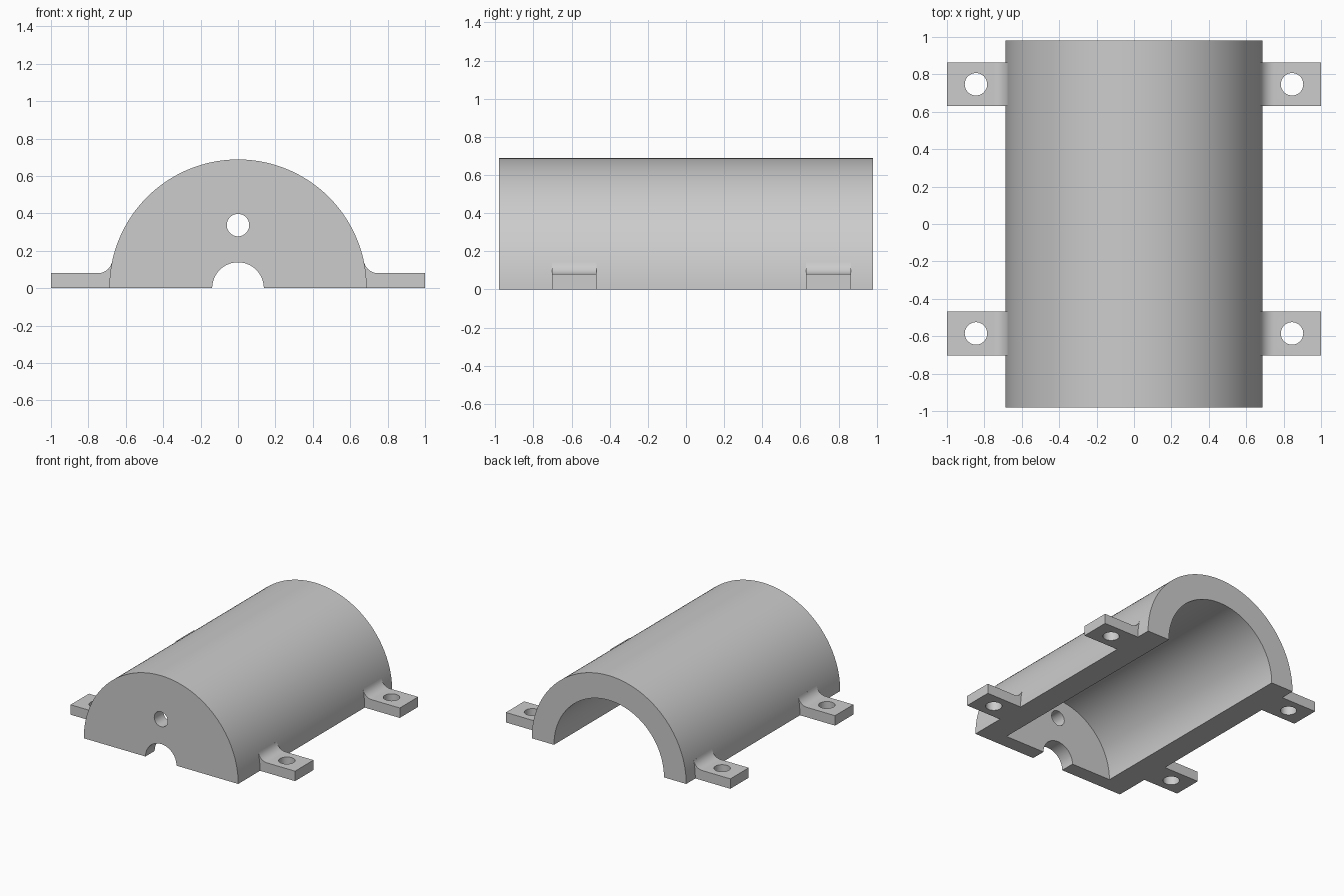
import bpy, bmesh
from math import pi, sin, cos, atan2
from mathutils import Matrix

cube = bpy.data.objects.get("Cube")
if cube:
    bpy.data.objects.remove(cube, do_unlink=True)

grey = bpy.data.materials.new("plain_grey")
grey.use_nodes = True
colour = (0.604, 0.604, 0.604, 1)
grey.diffuse_color = colour
grey.node_tree.nodes["Principled BSDF"].inputs["Base Color"].default_value = colour

OUTER, INNER, HALF_LEN, WALL = 0.688, 0.49, 0.98, 0.117
TAB_TOP, FILLET, TAB_WIDTH, HOLE, NOTCH = 0.08, 0.078, 0.234, 0.06, 0.138


def arc(cx, cz, r, a0, a1, n):
    angles = [a0 + (a1 - a0) * i / n for i in range(n + 1)]
    return [(round(cx + r * cos(a), 6), round(cz + r * sin(a), 6)) for a in angles]


def arch(r, bottom, n):
    """Half circle with straight legs reaching below the ground."""
    return arc(0, 0, r, 0, pi, n) + [(-r, bottom), (r, bottom)]


def make_object(name, bm):
    bmesh.ops.recalc_face_normals(bm, faces=bm.faces)
    mesh = bpy.data.meshes.new(name)
    bm.to_mesh(mesh)
    bm.free()
    mesh.materials.append(grey)
    ob = bpy.data.objects.new(name, mesh)
    bpy.context.collection.objects.link(ob)
    return ob


def prism(name, profile, y0, y1):
    """Closed solid from an x-z profile, running along y."""
    bm = bmesh.new()
    front = [bm.verts.new((x, y0, z)) for x, z in profile]
    back = [bm.verts.new((x, y1, z)) for x, z in profile]
    bm.faces.new(front)
    bm.faces.new(back[::-1])
    for i in range(len(profile)):
        bm.faces.new((front[i - 1], back[i - 1], back[i], front[i]))
    return make_object(name, bm)


def drill(name, x, y):
    """Vertical cylinder for a screw hole."""
    bm = bmesh.new()
    bmesh.ops.create_cone(bm, cap_ends=True, segments=48, radius1=HOLE, radius2=HOLE,
                          depth=0.5, matrix=Matrix.Translation((x, y, 0)))
    return make_object(name, bm)


# Solid half round body, trimmed flat at the ground later
housing = prism("half_round_housing", arch(OUTER, -0.1, 96), -HALF_LEN, HALF_LEN)

# Mounting tabs, each with a fillet running tangent into the housing
cz = TAB_TOP + FILLET
cx = ((OUTER + FILLET) ** 2 - cz ** 2) ** 0.5
touch = pi + atan2(cz, cx)
tab_profile = [(0.6, -0.15), (1, -0.15), (1, TAB_TOP)]
tab_profile += arc(cx, cz, FILLET, 1.5 * pi, touch, 12)
tab_profile.append((0.6, tab_profile[-1][1]))
tabs, cutters = [], []
for side in (-1, 1):
    for y in (-0.585, 0.747):
        outline = [(side * x, z) for x, z in tab_profile]
        tabs.append(prism("mounting_tab", outline, y - TAB_WIDTH / 2, y + TAB_WIDTH / 2))
        cutters.append(drill("screw_hole", side * 0.845, y))

# Cavity open at the back, shaft notch and round hole in the front wall, flat underside
cutters.append(prism("cavity", arch(INNER, -0.4, 80), -HALF_LEN + WALL, HALF_LEN + 0.2))
cutters.append(prism("shaft_notch", arch(NOTCH, -0.3, 48), -1.2, -0.7))
cutters.append(prism("wall_hole", arc(0, 0.337, HOLE, 0, 2 * pi, 48)[:-1], -1.2, -0.7))
cutters.append(prism("ground_trim", [(-2, -1), (2, -1), (2, 0), (-2, 0)], -2, 2))

for tool in tabs + cutters:
    tool.hide_render = True
    mod = housing.modifiers.new(tool.name, "BOOLEAN")
    mod.solver = "EXACT"
    mod.operation = "UNION" if tool in tabs else "DIFFERENCE"
    mod.object = tool

# Bake the result and drop the helpers
graph = bpy.context.evaluated_depsgraph_get()
baked = bpy.data.meshes.new_from_object(housing.evaluated_get(graph))
housing.modifiers.clear()
housing.data = baked
baked.materials.clear()
baked.materials.append(grey)
for poly in baked.polygons:
    poly.material_index = 0
for tool in tabs + cutters:
    bpy.data.objects.remove(tool, do_unlink=True)

bpy.ops.object.select_all(action="DESELECT")
housing.select_set(True)
bpy.context.view_layer.objects.active = housing
bpy.ops.object.shade_smooth_by_angle(angle=pi / 6)
